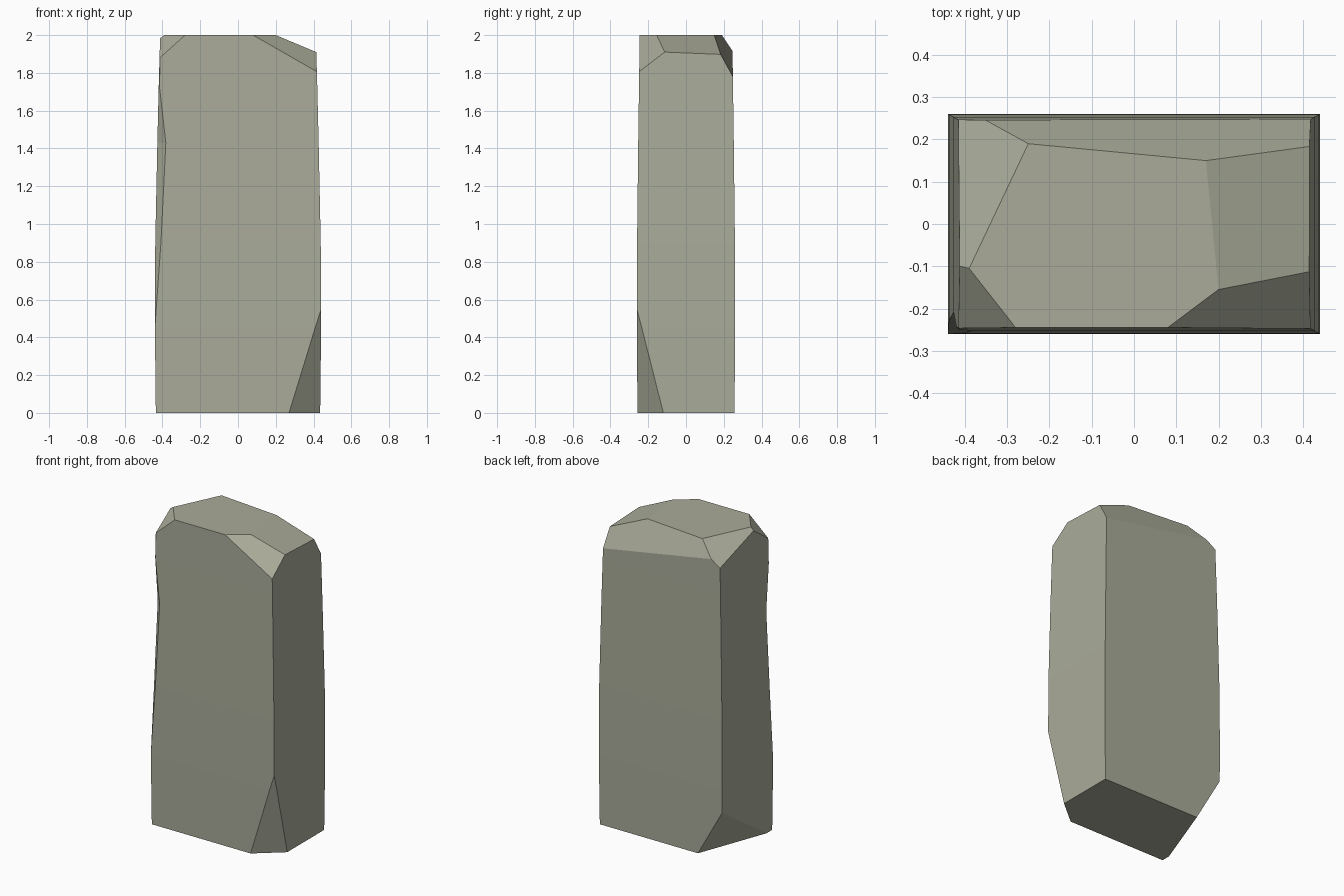
import bpy, bmesh
from mathutils import Vector

if "Cube" in bpy.data.objects:
    bpy.data.objects.remove(bpy.data.objects["Cube"], do_unlink=True)

# Stone colour
stone = bpy.data.materials.new("grey_green_stone")
stone.use_nodes = True
colour = (0.40, 0.41, 0.32, 1)
stone.diffuse_color = colour
bsdf = stone.node_tree.nodes["Principled BSDF"]
bsdf.inputs["Base Color"].default_value = colour
bsdf.inputs["Roughness"].default_value = 0.9

# Slightly bulging block: height, half width, half depth, wear on front corner
LEVELS = [
    (0.0, 0.435, 0.257, 0.0),
    (0.45, 0.44, 0.26, 0.0),
    (0.9, 0.438, 0.259, 0.03),
    (1.43, 0.427, 0.253, 0.045),
    (1.72, 0.42, 0.249, 0.005),
    (2.0, 0.412, 0.245, 0.0),
]

# Chipped corners and sloping top facets, each a plane through three points
CHIPS = [
    [(0.27, -0.257, 0), (0.435, -0.12, 0), (0.44, -0.26, 0.55)],
    [(-0.265, 0.257, 0), (-0.435, -0.20, 0), (-0.438, 0.258, 0.305)],
    [(0.2, -0.155, 2), (0.17, 0.15, 2), (0.415, -0.115, 1.91)],
    [(-0.25, 0.19, 2), (0.17, 0.15, 2), (0.415, 0.185, 1.895)],
    [(-0.25, 0.19, 2), (-0.39, -0.105, 2), (-0.36, 0.25, 1.91)],
    [(0.08, -0.245, 2), (0.2, -0.155, 2), (0.415, -0.245, 1.81)],
    [(-0.28, -0.245, 2), (-0.39, -0.105, 2), (-0.415, -0.245, 1.88)],
]


def chip(bm, points):
    """Slice the block along a plane and close the opening."""
    a, b, c = map(Vector, points)
    normal = (b - a).cross(c - a).normalized()
    if normal.dot(a - Vector((0, 0, 1))) < 0:
        normal.negate()
    bmesh.ops.bisect_plane(bm, geom=bm.verts[:] + bm.edges[:] + bm.faces[:],
                           dist=1e-5, plane_co=a, plane_no=normal,
                           clear_outer=True)
    rim = [e for e in bm.edges if e.is_boundary]
    bmesh.ops.holes_fill(bm, edges=rim, sides=0)


bm = bmesh.new()
rings = []
for z, w, d, wear in LEVELS:
    outline = [(-w + wear, -d), (w, -d), (w, d), (-w, d), (-w, -d + wear)]
    rings.append([bm.verts.new((x, y, z)) for x, y in outline])
for low, high in zip(rings, rings[1:]):
    for i in range(5):
        j = (i + 1) % 5
        bm.faces.new((low[i], low[j], high[j], high[i]))
bm.faces.new(rings[0][::-1])
bm.faces.new(rings[-1])
bmesh.ops.remove_doubles(bm, verts=bm.verts[:], dist=1e-5)

for points in CHIPS:
    chip(bm, points)
bmesh.ops.recalc_face_normals(bm, faces=bm.faces[:])

mesh = bpy.data.meshes.new("stone_block")
bm.to_mesh(mesh)
bm.free()
mesh.materials.append(stone)
block = bpy.data.objects.new("stone_block", mesh)
bpy.context.collection.objects.link(block)
